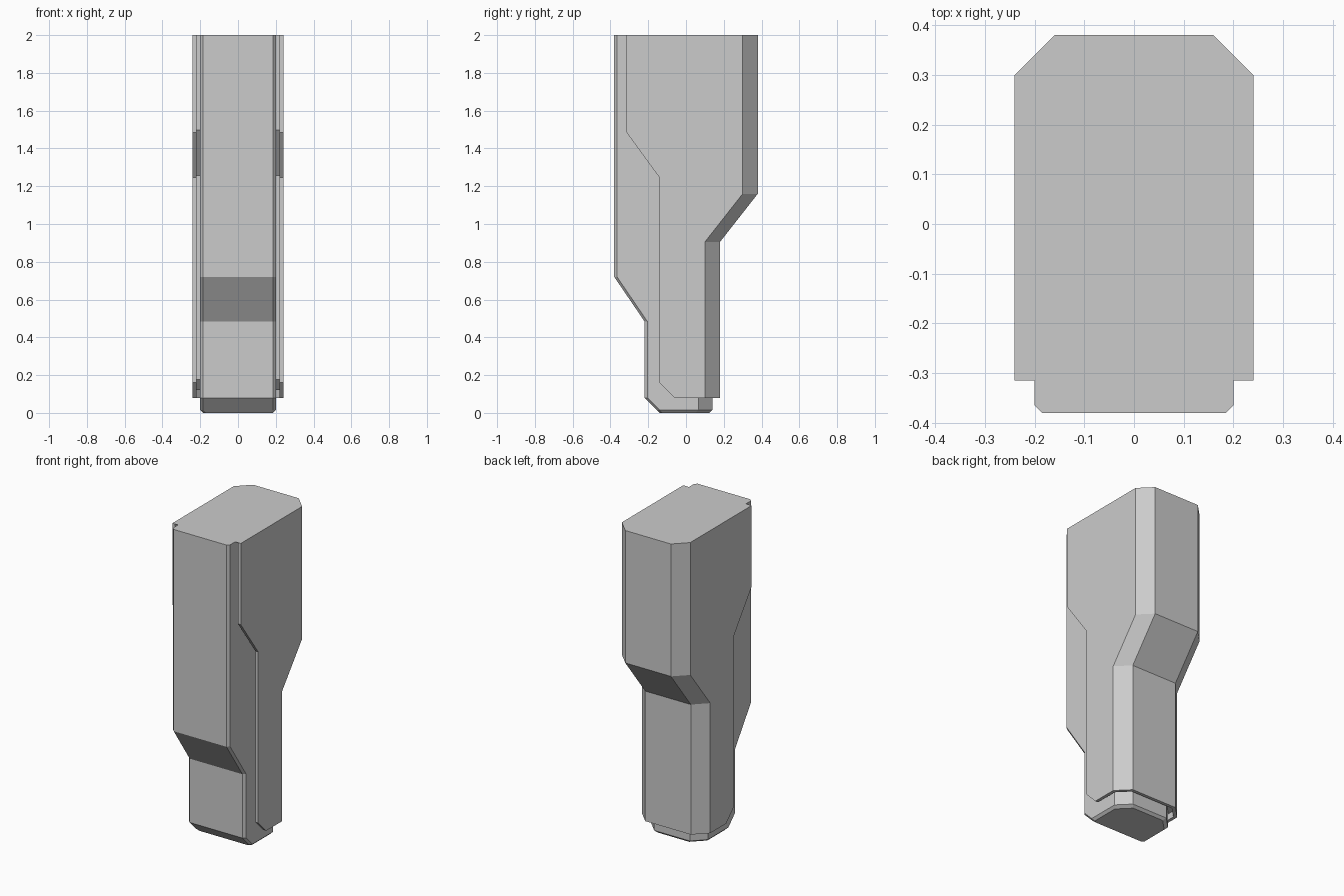
import bpy, bmesh

if "Cube" in bpy.data.objects:
    bpy.data.objects.remove(bpy.data.objects["Cube"])

TOP = 2.0


def at(path, z):
    """y of a (z, y) polyline at height z."""
    for (z0, y0), (z1, y1) in zip(path, path[1:]):
        if z0 <= z <= z1:
            return y0 + (y1 - y0) * (z - z0) / (z1 - z0)
    return path[0][1] if z < path[0][0] else path[-1][1]


def finish(name, bm):
    bmesh.ops.recalc_face_normals(bm, faces=bm.faces)
    bmesh.ops.dissolve_limit(bm, angle_limit=0.01, verts=bm.verts, edges=bm.edges)
    mesh = bpy.data.meshes.new(name)
    bm.to_mesh(mesh)
    bm.free()
    obj = bpy.data.objects.new(name, mesh)
    bpy.context.collection.objects.link(obj)
    return obj


def loft(name, front, back, section):
    """Stack mirrored horizontal sections; the top stays open for the shared cap."""
    bm = bmesh.new()
    start = front[0][0]
    levels = sorted({z for z, _ in front + back if z >= start})
    rings = []
    for z in levels:
        half = section(at(front, z), at(back, z), z)
        pts = half + [(-x, y) for x, y in reversed(half)]
        rings.append([bm.verts.new((x, y, z)) for x, y in pts])
    for a, b in zip(rings, rings[1:]):
        for i in range(len(a)):
            j = (i + 1) % len(a)
            bm.faces.new((a[i], a[j], b[j], b[i]))
    bm.faces.new(list(reversed(rings[0])))
    return finish(name, bm)


shell_front = [(0.08, -0.06), (0.16, -0.14), (1.245, -0.14), (1.485, -0.315), (TOP, -0.315)]
shell_back = [(0.08, 0.18), (0.905, 0.18), (1.16, 0.38), (TOP, 0.38)]
liner_front = [(0.12, -0.043), (0.177, -0.10), (1.258, -0.10), (1.498, -0.275), (TOP, -0.275)]
core_front = [(0, -0.14), (0.015, -0.155), (0.08, -0.22), (0.485, -0.22), (0.72, -0.38), (TOP, -0.38)]
core_back = [(0, 0.125), (0.015, 0.14), (0.905, 0.14), (1.16, 0.34), (TOP, 0.34)]


# Outer jacket: C-shaped wall with chamfered back corners
def shell_section(f, b, z):
    return [(0.15, b - 0.02), (0.22, b - 0.09), (0.22, f),
            (0.24, f), (0.24, b - 0.08), (0.16, b)]


# Recessed liner between jacket and core
def liner_section(f, b, z):
    return [(0.22, f), (0.22, b - 0.09), (0.15, b - 0.02)]


# Inner core: small front chamfer, wide back chamfer, bevelled foot
def core_section(f, b, z):
    w = 0.185 if z == 0 else 0.20
    return [(w - 0.015, f), (w, f + 0.015), (w, b - 0.075), (w - 0.075, b)]


loft("outer_shell", shell_front, shell_back, shell_section)
loft("shell_liner", liner_front, shell_back, liner_section)
loft("inner_core", core_front, core_back, core_section)

# Flat top closing all parts
half = [(0.185, -0.38), (0.20, -0.365), (0.20, -0.315), (0.24, -0.315), (0.24, 0.30), (0.16, 0.38)]
bm = bmesh.new()
bm.faces.new([bm.verts.new((x, y, TOP)) for x, y in half + [(-x, y) for x, y in reversed(half)]])
bm.normal_update()
for face in bm.faces:
    if face.normal.z < 0:
        face.normal_flip()
mesh = bpy.data.meshes.new("top_cap")
bm.to_mesh(mesh)
bm.free()
bpy.context.collection.objects.link(bpy.data.objects.new("top_cap", mesh))
